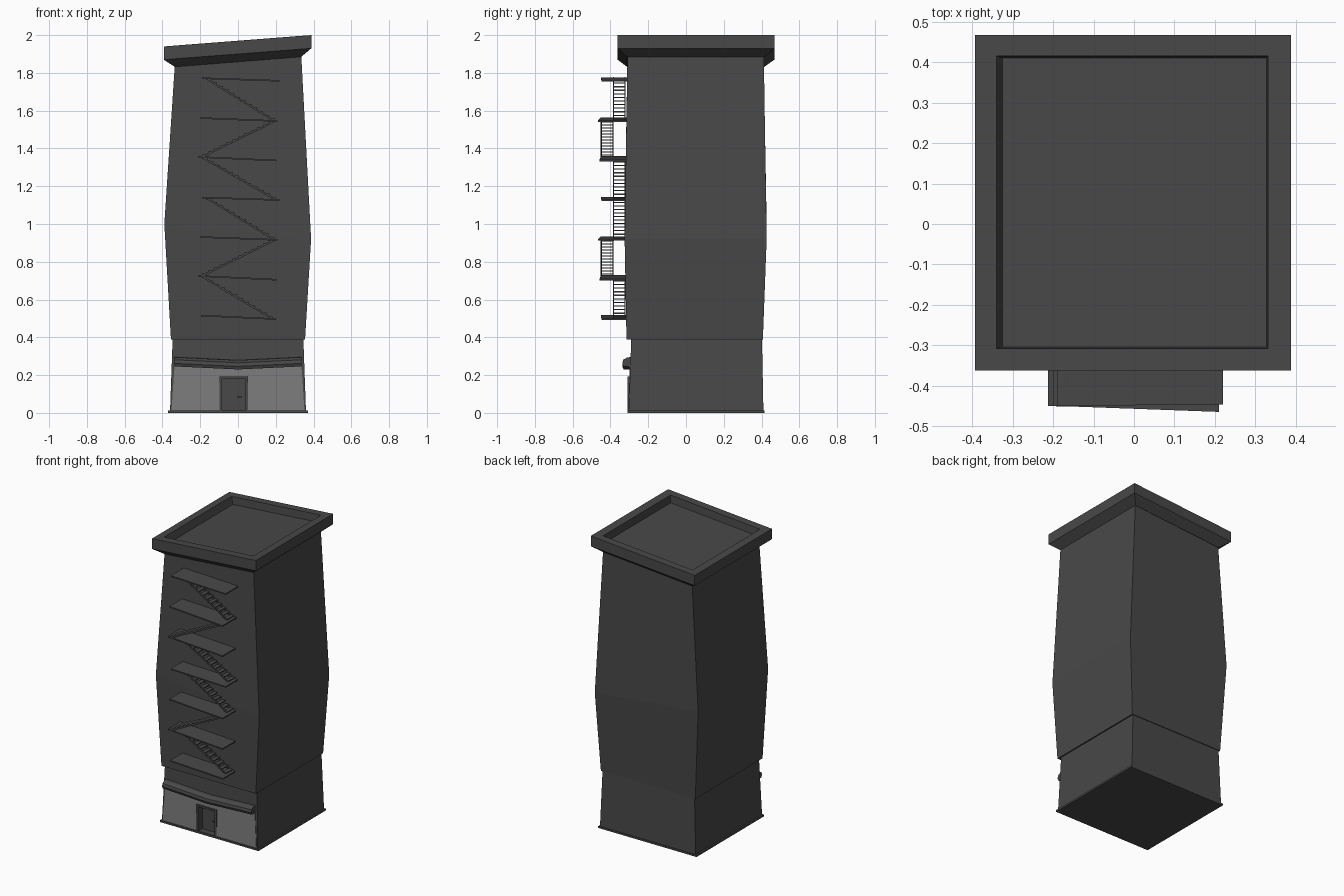
import bpy, bmesh

if "Cube" in bpy.data.objects:
    bpy.data.objects.remove(bpy.data.objects["Cube"])

def material(name, v):
    m = bpy.data.materials.new(name)
    m.diffuse_color = (v, v, v, 1)
    m.use_nodes = True
    m.node_tree.nodes["Principled BSDF"].inputs["Base Color"].default_value = m.diffuse_color
    return m

DARK = material("dark_grey", 0.065)
LIGHT = material("light_grey", 0.2)

def ring(x0, x1, y0, y1, zl, zr=None):
    """Rectangular ring whose left and right sides may differ in height."""
    zr = zl if zr is None else zr
    return [(x0, y0, zl), (x1, y0, zr), (x1, y1, zr), (x0, y1, zl)]

def add_loft(bm, rings):
    vs = [[bm.verts.new(p) for p in r] for r in rings]
    n = len(rings[0])
    for a, b in zip(vs, vs[1:]):
        for i in range(n):
            j = (i + 1) % n
            bm.faces.new((a[i], a[j], b[j], b[i]))
    bm.faces.new(vs[0][::-1])
    bm.faces.new(vs[-1])

def build(name, lofts, mat=DARK):
    bm = bmesh.new()
    for rings in lofts:
        add_loft(bm, rings)
    bmesh.ops.recalc_face_normals(bm, faces=bm.faces[:])
    me = bpy.data.meshes.new(name)
    bm.to_mesh(me)
    bm.free()
    ob = bpy.data.objects.new(name, me)
    bpy.context.collection.objects.link(ob)
    me.materials.append(mat)
    return ob

def box(x0, x1, y0, y1, z0, z1):
    return [ring(x0, x1, y0, y1, z0), ring(x0, x1, y0, y1, z1)]

# Ground floor with plinth
build("plinth", [box(-.37, .37, -.31, .415, 0, .012)])
base = build("ground_floor", [[ring(-.36, .36, -.303, .41, .006),
                               ring(-.346, .346, -.29, .402, .392)]])

# Bulging upper storeys
build("upper_tower", [[ring(-.355, .355, -.315, .407, .388),
                       ring(-.39, .387, -.325, .427, 1.0, .92),
                       ring(-.335, .335, -.31, .412, 1.835, 1.89)]])

# Slanted roof cornice with sunken roof
build("roof_cornice", [[ring(-.335, .335, -.312, .414, 1.832, 1.885),
                        ring(-.393, .388, -.362, .468, 1.87, 1.93),
                        ring(-.393, .388, -.362, .468, 1.94, 2.0),
                        ring(-.340, .332, -.308, .416, 1.944, 1.996),
                        ring(-.326, .328, -.304, .411, 1.895, 1.946)]])

# Pale shop front
front = build("shop_front", [[ring(-.352, .352, -.306, -.28, .014),
                              ring(-.336, .336, -.298, -.28, .25)]], LIGHT)

# Doorway cut through shop front and ground floor
cutter = build("door_cutter", [box(-.095, .05, -.4, -.25, .013, .19)])
cutter.hide_render = True
for ob in (base, front):
    mod = ob.modifiers.new("doorway", 'BOOLEAN')
    mod.operation = 'DIFFERENCE'
    mod.solver = 'EXACT'
    mod.object = cutter
    bpy.context.view_layer.objects.active = ob
    bpy.ops.object.modifier_apply(modifier=mod.name)
bpy.data.objects.remove(cutter, do_unlink=True)

# Door, frame and handle
build("door", [box(-.095, .05, -.262, -.245, .012, .19)])
build("door_frame", [box(-.098, -.085, -.309, -.25, .012, .192),
                     box(.04, .053, -.309, -.25, .012, .192),
                     box(-.085, .04, -.309, -.25, .18, .192)])
build("door_handle", [box(-.005, .02, -.27, -.26, .082, .088)])

# Sagging awning
profile = [(-.285, .296), (-.31, .294), (-.333, .281), (-.337, .262), (-.33, .246), (-.285, .246)]
build("awning", [[[(x, y, z + dz) for y, z in profile]
                  for x, dz in ((-.335, 0), (0, -.016), (.335, 0))]])

# Fire escape landings: left x/z, right x/z, front y left/right
LANDINGS = [(-.195, .515, .20, .497, -.45, -.447),
            (-.213, .725, .205, .705, -.45, -.458),
            (-.2, .931, .21, .916, -.45, -.465),
            (-.19, 1.14, .22, 1.127, -.45, -.447),
            (-.213, 1.355, .205, 1.336, -.45, -.458),
            (-.2, 1.561, .21, 1.545, -.45, -.465),
            (-.19, 1.772, .22, 1.758, -.45, -.447)]
for i, (xl, zl, xr, zr, yl, yr) in enumerate(LANDINGS):
    build(f"landing_{i + 1}", [[[(xl, yl, zl + d), (xr, yr, zr + d),
                                 (xr, -.305, zr + d), (xl, -.305, zl + d)]
                                for d in (-.004, .004)]])

# Stair flights: stringers and treads; every third pattern uses the outer lane
def flight(name, xa, za, xb, zb, y0, y1, steps=12):
    parts = []
    for y in (y0, y1 - .006):
        parts.append([[(x, y, z - .006), (x, y + .006, z - .006),
                       (x, y + .006, z + .005), (x, y, z + .005)]
                      for x, z in ((xa, za), (xb, zb))])
    for k in range(steps):
        t = (k + .5) / steps
        x, z = xa + (xb - xa) * t, za + (zb - za) * t
        parts.append(box(x - .014, x + .014, y0, y1, z - .001, z + .005))
    build(name, parts)

for i, (lo, hi) in enumerate(zip(LANDINGS, LANDINGS[1:])):
    if i % 3 == 1:      # rises to the right in the outer lane
        flight(f"stair_{i + 1}", lo[0] + .02, lo[1], hi[2] - .015, hi[3], -.452, -.384)
    else:               # rises to the left beside the wall
        flight(f"stair_{i + 1}", lo[2] - .015, lo[3], hi[0] + .02, hi[1], -.386, -.32)
